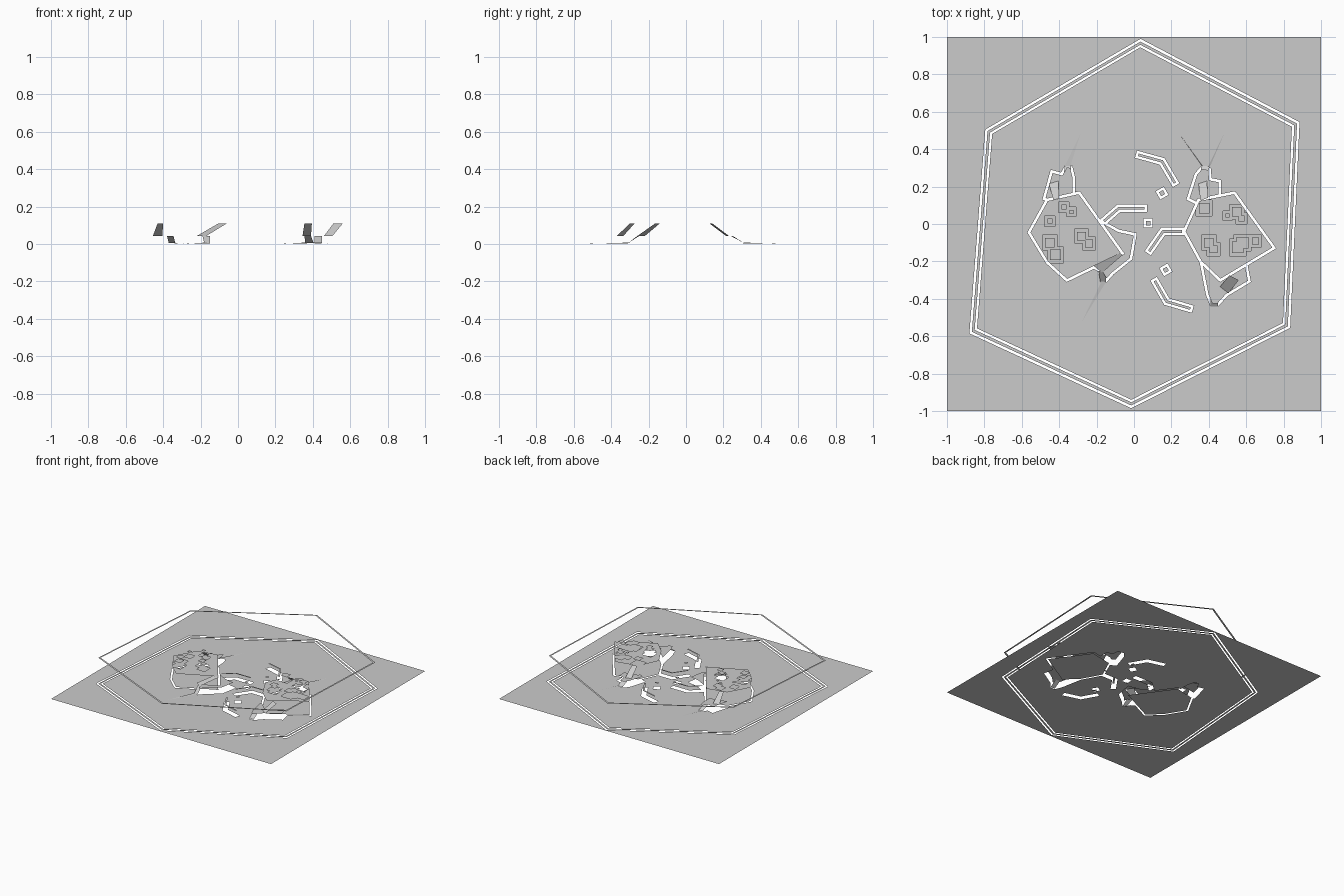
import bpy, math
from mathutils import Vector
from mathutils.geometry import delaunay_2d_cdt

if "Cube" in bpy.data.objects:
    bpy.data.objects.remove(bpy.data.objects["Cube"])

GROUND, LANDING, PLATFORM, CRATE, RIM = 0.0, 0.043, 0.11, 0.15, 0.213
GAP = 0.014


def make(name, verts, faces):
    me = bpy.data.meshes.new(name)
    me.from_pydata(verts, [], faces)
    ob = bpy.data.objects.new(name, me)
    bpy.context.collection.objects.link(ob)
    return ob


def ccw(pts):
    area = sum(a[0] * b[1] - a[1] * b[0] for a, b in zip(pts, pts[1:] + pts[:1]))
    return pts if area > 0 else pts[::-1]


def fill(name, z, layers):
    """Flat sheet from stacked outlines; the last outline covering a spot decides solid or hole."""
    verts, faces = [], []
    for pts, _ in layers:
        faces.append(list(range(len(verts), len(verts) + len(pts))))
        verts += [Vector(p) for p in ccw(pts)]
    out = delaunay_2d_cdt(verts, [], faces, 0, 1e-5, True)
    keep = [f for f, src in zip(out[2], out[5]) if src and layers[max(src)][1]]
    make(name, [(v.x, v.y, z) for v in out[0]], keep)


def offset_corner(p, d0, d1, dist):
    n0, n1 = Vector((-d0.y, d0.x)), Vector((-d1.y, d1.x))
    m = n0 + n1
    return Vector(p) + m * (dist / max(0.4, 1 + n0.dot(n1)))


def inset(pts, dist):
    pts = [Vector(p) for p in ccw(pts)]
    n = len(pts)
    return [offset_corner(pts[i], (pts[i] - pts[i - 1]).normalized(),
                          (pts[(i + 1) % n] - pts[i]).normalized(), dist) for i in range(n)]


def stroke(path, half):
    p = [Vector(q) for q in path]
    d = [(b - a).normalized() for a, b in zip(p, p[1:])]
    ins, outs = [d[0]] + d, d + [d[-1]]
    p[0] = p[0] - d[0] * half
    p[-1] = p[-1] + d[-1] * half
    left = [offset_corner(q, a, b, half) for q, a, b in zip(p, ins, outs)]
    right = [offset_corner(q, a, b, -half) for q, a, b in zip(p, ins, outs)]
    return right + left[::-1]


def square(x, y, size, turn=0):
    r = size / math.sqrt(2)
    return [(x + r * math.cos(math.radians(turn + 45 + 90 * k)),
             y + r * math.sin(math.radians(turn + 45 + 90 * k))) for k in range(4)]


# Outlines read from the plan
rim = [(0.035, 0.99), (-0.795, 0.505), (-0.88, -0.585), (-0.015, -0.985), (0.835, -0.555), (0.885, 0.545)]
platforms = {
    "left": [(-0.29, 0.175), (-0.47, 0.135), (-0.57, -0.045), (-0.47, -0.21), (-0.36, -0.31), (-0.05, -0.16)],
    "right": [(0.54, 0.175), (0.34, 0.135), (0.26, -0.04), (0.35, -0.205), (0.46, -0.31), (0.76, -0.13)],
}
landings = {
    "left_back": ([(-0.49, 0.13), (-0.445, 0.29), (-0.39, 0.275), (-0.365, 0.32), (-0.33, 0.31),
                   (-0.315, 0.25), (-0.315, 0.16), (-0.4, 0.1)], "left"),
    "left_front": ([(-0.17, 0.02), (-0.08, -0.03), (0.015, -0.05), (-0.01, -0.19), (-0.11, -0.27),
                    (-0.15, -0.315), (-0.18, -0.26), (-0.24, -0.225), (-0.2, -0.1)], "left"),
    "right_back": ([(0.28, 0.13), (0.325, 0.27), (0.36, 0.31), (0.41, 0.3), (0.415, 0.245),
                    (0.465, 0.235), (0.465, 0.13), (0.38, 0.08)], "right"),
    "right_front": ([(0.35, -0.2), (0.385, -0.38), (0.41, -0.44), (0.45, -0.44), (0.5, -0.385),
                     (0.625, -0.31), (0.605, -0.21), (0.5, -0.2)], "right"),
}
covers = [
    [(0.03, 0.368), (0.15, 0.335), (0.215, 0.225)],
    [(0.05, 0.085), (-0.08, 0.085), (-0.155, 0.02)],
    [(0.25, -0.04), (0.155, -0.04), (0.085, -0.14)],
    [(0.115, -0.31), (0.175, -0.415), (0.295, -0.45)],
]
boxes = [(-0.035, -0.07, 0), (0.075, 0.005, 0), (0.15, 0.165, 30), (0.17, -0.245, 30)]
crates = {
    "left": [(-0.45, 0.015, 0.055), (-0.375, 0.09, 0.055), (-0.335, 0.065, 0.05), (-0.45, -0.1, 0.08),
             (-0.42, -0.165, 0.085), (-0.28, -0.065, 0.075), (-0.24, -0.105, 0.07)],
    "right": [(0.375, 0.085, 0.085), (0.55, 0.065, 0.08), (0.575, 0.03, 0.06), (0.5, 0.045, 0.05),
              (0.4, -0.1, 0.08), (0.425, -0.135, 0.07), (0.555, -0.125, 0.09), (0.58, -0.1, 0.09),
              (0.65, -0.09, 0.065)],
}


def scaled(k):
    return [(x * k, y * k) for x, y in rim]


# Ground sheet with gaps around every wall, ramp landing and cover
strip = [(scaled(0.985), True), (scaled(0.968), False)]
layers = [(square(0, 0, 2), True), (scaled(1), False)] + strip + [(scaled(0.954), True)]
layers += [(pts, False) for pts, _ in landings.values()]
layers += [(stroke(c, 0.02), False) for c in covers]
layers += [(square(x, y, 0.05, t), False) for x, y, t in boxes]
for pts in platforms.values():
    layers += [(pts, False), (inset(pts, GAP), True)]
fill("ground", GROUND, layers)

# Top strip of the perimeter wall
fill("perimeter_wall_top", RIM, strip)

# Raised platforms with crate openings, and the crate tops
for side, pts in platforms.items():
    fill(side + "_platform", PLATFORM, [(inset(pts, GAP), True)] +
         [(square(x, y, s), False) for x, y, s in crates[side]])
    fill(side + "_crate_tops", CRATE, [(square(x, y, s - 0.028), True) for x, y, s in crates[side]])

# Half-height landings beside the platforms
for name, (pts, side) in landings.items():
    fill(name + "_landing", LANDING, [(inset(pts, GAP), True), (platforms[side], False)])

# Tops of low covers and small boxes
for i, c in enumerate(covers):
    fill("cover_top_%d" % i, LANDING, [(stroke(c, 0.007), True)])
for i, (x, y, t) in enumerate(boxes):
    fill("box_top_%d" % i, LANDING, [(square(x, y, 0.024, t), True)])


def ramp(name, top, bottom, z_top, z_bottom):
    make(name, [(*p, z_top) for p in top] + [(*p, z_bottom) for p in bottom], [(0, 1, 3, 2)])


# Upper ramps: platform to landing
for name, top, bottom in [
    ("left_back", [(-0.43, 0.125), (-0.40, 0.14)], [(-0.455, 0.215), (-0.405, 0.23)]),
    ("left_front", [(-0.105, -0.14), (-0.06, -0.165)], [(-0.22, -0.22), (-0.17, -0.26)]),
    ("right_back", [(0.355, 0.125), (0.395, 0.14)], [(0.345, 0.215), (0.39, 0.23)]),
    ("right_front", [(0.51, -0.275), (0.56, -0.3)], [(0.46, -0.335), (0.505, -0.37)]),
]:
    ramp(name + "_upper_ramp", top, bottom, PLATFORM, LANDING)

# Lower ramps: landing to ground
for name, top, bottom in [
    ("left_back", [(-0.38, 0.24), (-0.345, 0.25)], [(-0.37, 0.31), (-0.335, 0.31)]),
    ("left_front", [(-0.19, -0.25), (-0.15, -0.26)], [(-0.18, -0.31), (-0.15, -0.31)]),
    ("right_back", [(0.355, 0.24), (0.39, 0.25)], [(0.36, 0.31), (0.405, 0.31)]),
    ("right_front", [(0.41, -0.38), (0.45, -0.38)], [(0.41, -0.44), (0.45, -0.44)]),
]:
    ramp(name + "_lower_ramp", top, bottom, LANDING, 0.005)

# Thin slivers running from the ramp feet out to the ground
for i, (a, b, tip) in enumerate([
    ((-0.37, 0.31), (-0.34, 0.31), (-0.285, 0.485)),
    ((-0.17, -0.3), (-0.15, -0.31), (-0.28, -0.525)),
    ((0.36, 0.315), (0.37, 0.305), (0.24, 0.485)),
    ((0.395, 0.305), (0.41, 0.315), (0.485, 0.49)),
]):
    make("ramp_foot_%d" % i, [(*a, 0.008), (*b, 0.004), (*tip, 0.001)], [(0, 1, 2)])
